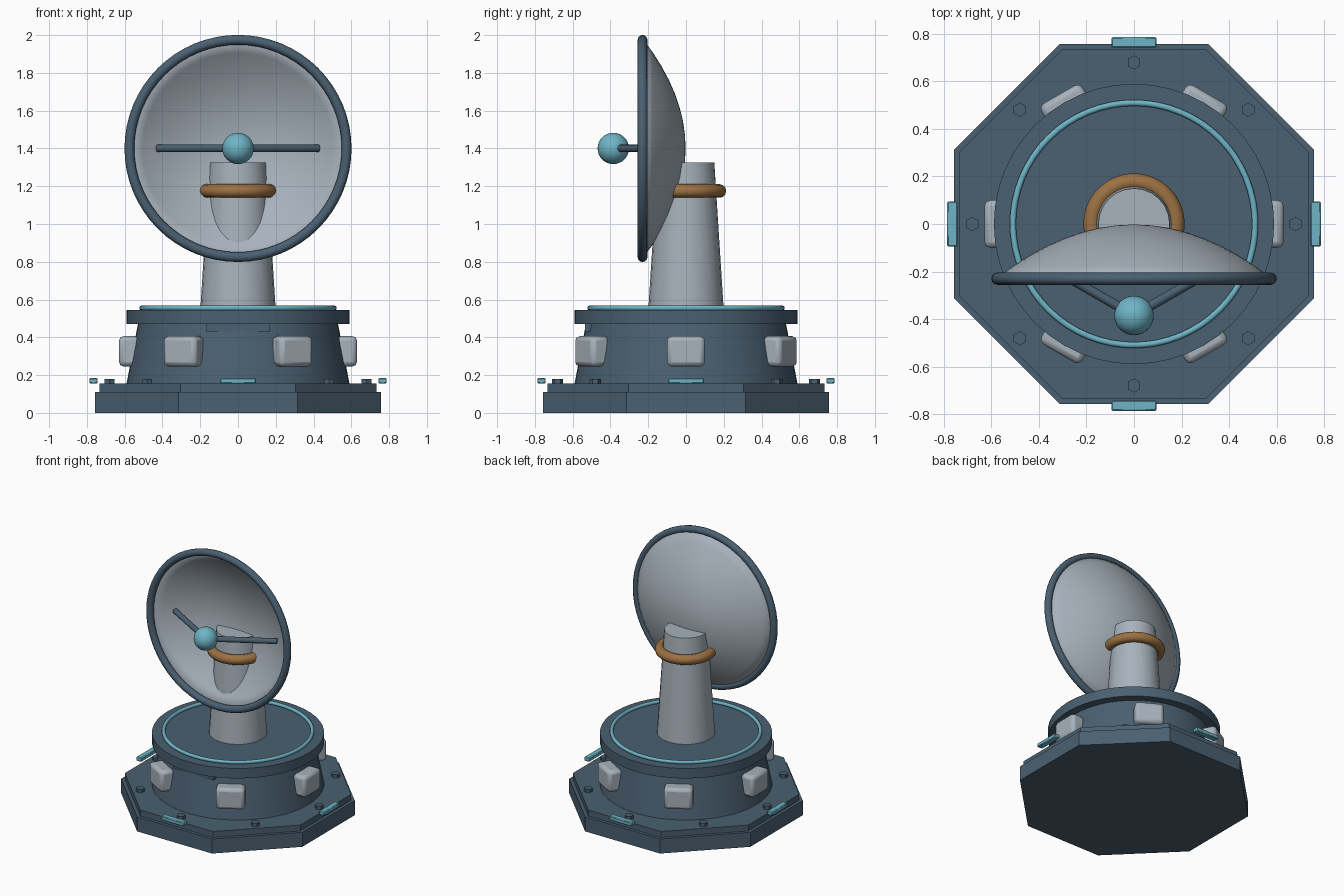
import bpy, bmesh, math
from mathutils import Vector

if "Cube" in bpy.data.objects:
    bpy.data.objects.remove(bpy.data.objects["Cube"])


def material(name, rgb):
    m = bpy.data.materials.new(name)
    m.diffuse_color = (*rgb, 1)
    m.use_nodes = True
    m.node_tree.nodes["Principled BSDF"].inputs["Base Color"].default_value = m.diffuse_color
    return m


SLATE = material("slate blue", (0.069, 0.117, 0.165))
GREY = material("light grey", (0.39, 0.445, 0.497))
TEAL = material("teal", (0.156, 0.456, 0.565))
BRONZE = material("bronze", (0.33, 0.165, 0.055))


def finish(name, mat):
    ob = bpy.context.object
    ob.name = name
    ob.data.materials.append(mat)
    bpy.ops.object.shade_smooth_by_angle(angle=math.radians(32))
    return ob


def cone(name, mat, r1, r2, z0, z1, sides, x=0, y=0, turn=0):
    bpy.ops.mesh.primitive_cone_add(vertices=sides, radius1=r1, radius2=r2, depth=z1 - z0,
                                    location=(x, y, (z0 + z1) / 2), rotation=(0, 0, turn))
    return finish(name, mat)


def ring(name, mat, major, minor, loc, tilt=0):
    bpy.ops.mesh.primitive_torus_add(major_radius=major, minor_radius=minor, major_segments=64,
                                     minor_segments=12, location=loc, rotation=(tilt, 0, 0))
    return finish(name, mat)


def box(name, mat, size, loc, turn=0, bevel=0, segments=2):
    bpy.ops.mesh.primitive_cube_add(size=1, location=loc, rotation=(0, 0, turn))
    ob = bpy.context.object
    ob.scale = size
    bpy.ops.object.transform_apply(location=False, rotation=False, scale=True)
    if bevel:
        mod = ob.modifiers.new("bevel", 'BEVEL')
        mod.width, mod.segments = bevel, segments
    return finish(name, mat)


def rod(name, mat, a, b, r):
    a, b = Vector(a), Vector(b)
    bpy.ops.mesh.primitive_cylinder_add(vertices=12, radius=r, depth=(b - a).length, location=(a + b) / 2)
    bpy.context.object.rotation_euler = (b - a).to_track_quat('Z', 'Y').to_euler()
    return finish(name, mat)


# Octagonal foot in two steps
cone("foot_plate", SLATE, 0.82, 0.82, 0, 0.11, 8, turn=math.pi / 8)
cone("foot_step", SLATE, 0.795, 0.795, 0.11, 0.155, 8, turn=math.pi / 8)

# Tapered drum, turntable and its light ring
cone("drum", SLATE, 0.59, 0.53, 0.155, 0.47, 48)
cone("turntable", SLATE, 0.59, 0.59, 0.47, 0.545, 48)
ring("turntable_ring", TEAL, 0.51, 0.013, (0, 0, 0.555))
box("drum_front_panel", SLATE, (0.34, 0.06, 0.06), (0, -0.504, 0.46))

# Bolts around the foot
for i in range(8):
    a = i * math.pi / 4
    cone(f"bolt_{i}", SLATE, 0.03, 0.03, 0.15, 0.18, 6, 0.68 * math.cos(a), 0.68 * math.sin(a))

# Teal edge markers on four sides
for i in range(4):
    a = i * math.pi / 2
    box(f"edge_marker_{i}", TEAL, (0.044, 0.19, 0.03),
        (0.765 * math.cos(a), 0.765 * math.sin(a), 0.17), a, 0.005, 1)

# Rounded pads around the drum
for i in range(6):
    a = i * math.pi / 3
    box(f"drum_pad_{i}", GREY, (0.11, 0.2, 0.16),
        (0.575 * math.cos(a), 0.575 * math.sin(a), 0.326), a, 0.024, 2)

# Mast and collar
cone("mast", GREY, 0.2, 0.15, 0.54, 1.325, 24)
ring("mast_collar", BRONZE, 0.177, 0.036, (0, 0, 1.175))

# Parabolic dish spun around the y axis
bm = bmesh.new()
profile = [bm.verts.new((0.58 * i / 8, -0.005 - 0.675 * (0.58 * i / 8) ** 2, 0)) for i in range(9)]
edges = [bm.edges.new(p) for p in zip(profile, profile[1:])]
bmesh.ops.spin(bm, geom=profile + edges, cent=(0, 0, 0), axis=(0, 1, 0),
               angle=math.tau, steps=48, use_duplicate=False)
bmesh.ops.remove_doubles(bm, verts=bm.verts, dist=0.0005)
bmesh.ops.recalc_face_normals(bm, faces=bm.faces)
mesh = bpy.data.meshes.new("dish")
bm.to_mesh(mesh)
bm.free()
dish = bpy.data.objects.new("dish", mesh)
dish.location.z = 1.4
bpy.context.collection.objects.link(dish)
bpy.ops.object.select_all(action='DESELECT')
dish.select_set(True)
bpy.context.view_layer.objects.active = dish
finish("dish", GREY)
shell = dish.modifiers.new("thickness", 'SOLIDIFY')
shell.thickness, shell.offset = 0.006, 0
ring("dish_rim", SLATE, 0.575, 0.026, (0, -0.23, 1.4), math.pi / 2)

# Receiver ball on two struts
bpy.ops.mesh.primitive_uv_sphere_add(segments=32, ring_count=16, radius=0.083, location=(0, -0.385, 1.4))
finish("receiver_ball", TEAL)
for side, name in ((-1, "left"), (1, "right")):
    rod(f"{name}_strut", SLATE, (0, -0.385, 1.4), (side * 0.425, -0.14, 1.4), 0.02)
